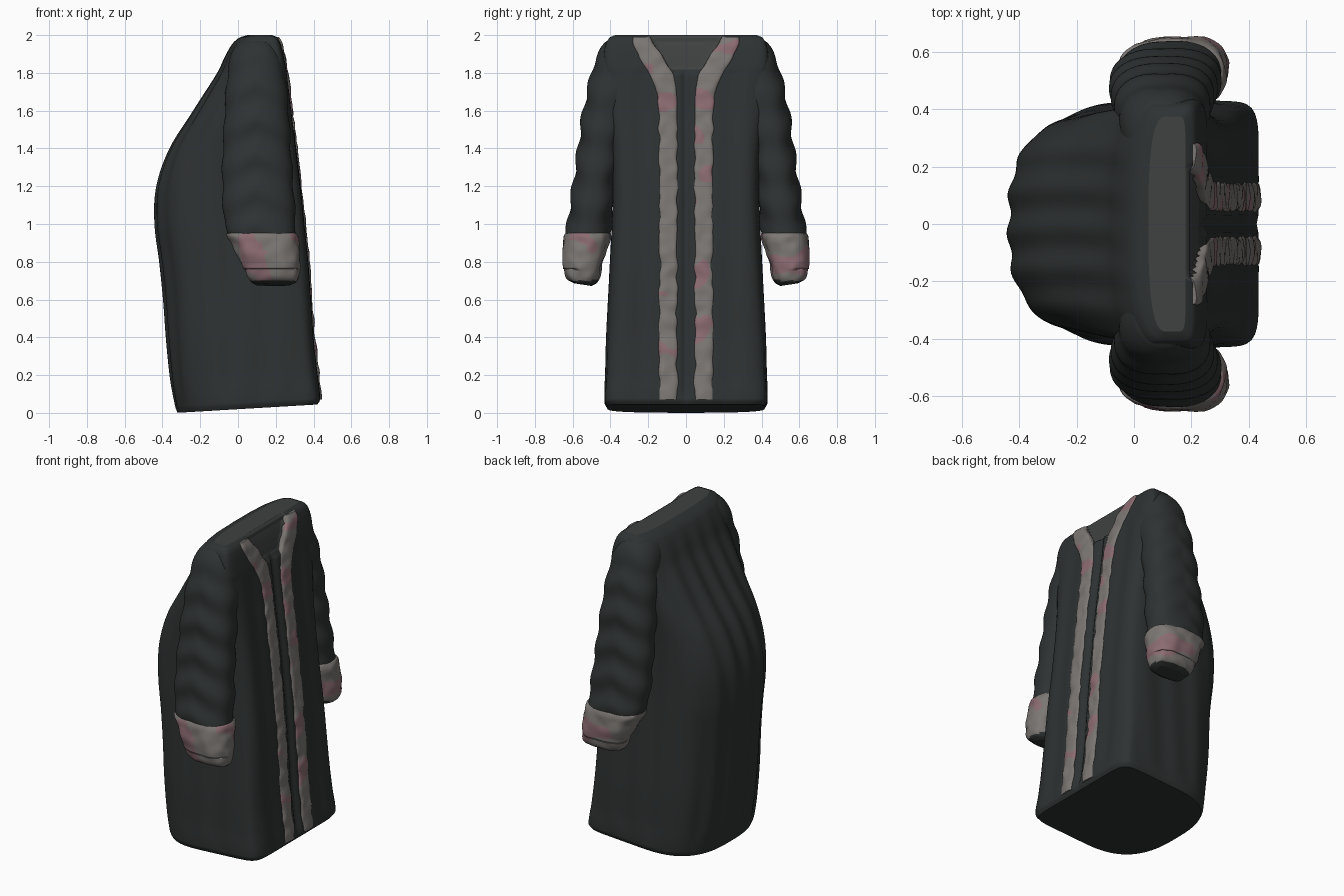
import bpy, bmesh, math
from mathutils import Vector, noise

if "Cube" in bpy.data.objects:
    bpy.data.objects.remove(bpy.data.objects["Cube"])


def material(name, rgb):
    m = bpy.data.materials.new(name)
    m.diffuse_color = (*rgb, 1)
    m.use_nodes = True
    m.node_tree.nodes["Principled BSDF"].inputs["Base Color"].default_value = m.diffuse_color
    return m


DARK = material("dark_wool", (0.028, 0.032, 0.032))
LINING = material("grey_lining", (0.05, 0.052, 0.052))
TRIM = material("pale_trim", (0.20, 0.185, 0.175))
PINK = material("pink_trim", (0.26, 0.15, 0.17))


def sample(keys, z):
    """Smooth (Catmull-Rom) interpolation of a key table in z."""
    i = 0
    while i < len(keys) - 2 and keys[i + 1][0] < z:
        i += 1
    a, b = keys[i], keys[i + 1]
    p, n = keys[max(i - 1, 0)], keys[min(i + 2, len(keys) - 1)]
    h = b[0] - a[0]
    t = (z - a[0]) / h
    out = []
    for k in range(1, len(a)):
        m0 = (b[k] - p[k]) / (b[0] - p[0]) * h
        m1 = (n[k] - a[k]) / (n[0] - a[0]) * h
        out.append((2*t**3 - 3*t*t + 1) * a[k] + (t**3 - 2*t*t + t) * m0
                   + (3*t*t - 2*t**3) * b[k] + (t**3 - t*t) * m1)
    return out


def loft(name, keys, n_front, n_back, seg, rings, mats, deform, pick=None, side=1):
    """Stack superellipse rings; keys hold z, x min, x max, y min, y max."""
    bm = bmesh.new()
    z0, z1 = keys[0][0], keys[-1][0]
    levels = sorted({z0 + (z1 - z0) * i / rings for i in range(rings + 1)} | {k[0] for k in keys})
    loops = []
    for z in levels:
        xa, xb, ya, yb = sample(keys, z)
        ring = []
        for j in range(seg):
            t = 2 * math.pi * j / seg
            c, s = math.cos(t), math.sin(t)
            n = n_front if c > 0 else n_back
            r = (abs(c)**n + abs(s)**n) ** (-1 / n)
            p = Vector(((xa + xb) / 2 + (xb - xa) / 2 * r * c,
                        (ya + yb) / 2 + (yb - ya) / 2 * r * s, z))
            p = deform(p, t)
            p.y *= side
            ring.append(bm.verts.new(p))
        loops.append(ring)
    for a, b in zip(loops, loops[1:]):
        for j in range(seg):
            k = (j + 1) % seg
            bm.faces.new((a[j], a[k], b[k], b[j]))
    bm.faces.new(loops[0])
    bm.faces.new(loops[-1])
    bmesh.ops.recalc_face_normals(bm, faces=bm.faces)
    for f in bm.faces:
        f.smooth = len(f.verts) == 4
        if pick:
            f.material_index = pick(f.calc_center_median())
    me = bpy.data.meshes.new(name)
    bm.to_mesh(me)
    bm.free()
    for m in mats:
        me.materials.append(m)
    ob = bpy.data.objects.new(name, me)
    bpy.context.collection.objects.link(ob)
    return ob


# Coat body
W = [(0.0, -.32, .42, .415), (.03, -.33, .435, .43), (.2, -.355, .42, .425),
     (.4, -.375, .40, .42), (.6, -.39, .387, .41), (.8, -.41, .372, .40),
     (1.0, -.435, .352, .39), (1.2, -.425, .332, .385), (1.4, -.355, .308, .39),
     (1.6, -.23, .282, .41), (1.8, -.105, .258, .43), (1.9, -.06, .24, .435),
     (1.965, -.02, .222, .42), (1.99, .015, .205, .40), (2.0, .05, .18, .375)]
body_keys = [(z, a, b, -w, w) for z, a, b, w in W]


def in_neck(p):
    return p.x > .12 and p.z > 1.81 and abs(p.y) < .09 + (p.z - 1.81) * .6


def shape_body(p, t):
    back = max(0, -math.cos(t))
    fade = min(1, p.z / .15) * min(1, (2.0 - p.z) / .3)
    # vertical folds, centre opening, sunken neckline, rising hem
    p.x += .008 * back * fade * math.sin(p.y * 45 + math.sin(p.z * 3))
    p.y *= 1 + .008 * fade * math.sin(p.x * 34) * abs(math.sin(t))
    if math.cos(t) > .6:
        if p.z < 1.81:
            p.x -= .025 * math.exp(-(p.y / .02)**2) * min(1, p.z / .1)
            p.x -= .007 * fade * (1 - math.cos(p.y * 40)) / 2
        if in_neck(p):
            p.x -= .03 * min(1, (2.0 - p.z) / .03)
    p.z += max(0, 1 - p.z / .3) * .045 * max(0, (p.x + .33) / .76)
    return p


loft("coat_body", body_keys, 11, 2.8, 160, 110, (DARK, LINING), shape_body,
     lambda c: 1 if in_neck(c + Vector((.03, 0, 0))) else 0)


# Knobbly trim surface
def knobbly(p, t):
    q = p * 16
    p.x += .010 * noise.noise(q)
    p.y += .010 * noise.noise(q + Vector((7, 3, 1)))
    return p


def pink_spots(c):
    return 1 if noise.noise(c * 7 + Vector((2, 5, 0))) > .28 else 0


# Front trims follow the body front and spread into the collar
path = [(.07, .095, .05), (.5, .095, .05), (1.0, .095, .05), (1.5, .095, .05),
        (1.72, .105, .055), (1.8, .135, .065), (1.88, .185, .065), (1.96, .225, .055),
        (1.99, .235, .045)]
trim_keys = []
for z, y, h in path:
    front = sample(body_keys, z)[1]
    trim_keys.append((z, front - .035, front + .008, y - h, y + h))

# Sleeves and cuffs
sleeve_keys = [(.90, -.03, .30, .42, .635), (1.0, -.07, .305, .395, .628),
               (1.2, -.083, .293, .37, .60), (1.4, -.08, .28, .34, .572),
               (1.6, -.07, .268, .30, .545), (1.8, -.055, .25, .24, .50),
               (1.9, -.035, .23, .20, .468), (1.96, 0, .205, .18, .43), (1.985, .05, .16, .2, .39)]
cuff_keys = [(.672, .10, .28, .50, .59), (.685, .07, .31, .48, .625), (.72, .045, .325, .46, .645),
             (.80, .012, .328, .44, .655), (.90, -.035, .322, .41, .648),
             (.95, -.062, .31, .40, .638), (.96, -.03, .28, .43, .61)]


def scallops(p, t):
    wave = math.sin((p.z + .45 * abs(p.x - .1)) * 2 * math.pi / .19)
    fade = min(1, (1.985 - p.z) / .2)
    p.y += .008 * wave * math.sin(t) * fade
    p.x += .004 * wave * math.cos(t) * fade
    return p


def shape_cuff(p, t):
    z = p.z
    p = knobbly(p, t)
    if z < .75:   # underside rises towards the outer edge
        p.z += .15 * max(0, p.y - .50)
    return p


for side, label in ((1, "left"), (-1, "right")):
    loft("front_trim_" + label, trim_keys, 4, 4, 24, 150, (TRIM, PINK), knobbly, pink_spots, side)
    loft("sleeve_" + label, sleeve_keys, 2.4, 2.2, 64, 80, (DARK,), scallops, None, side)
    loft("cuff_" + label, cuff_keys, 2.6, 2.6, 56, 26, (TRIM, PINK, DARK), shape_cuff,
         lambda c: 2 if c.z < .70 else pink_spots(c), side)
